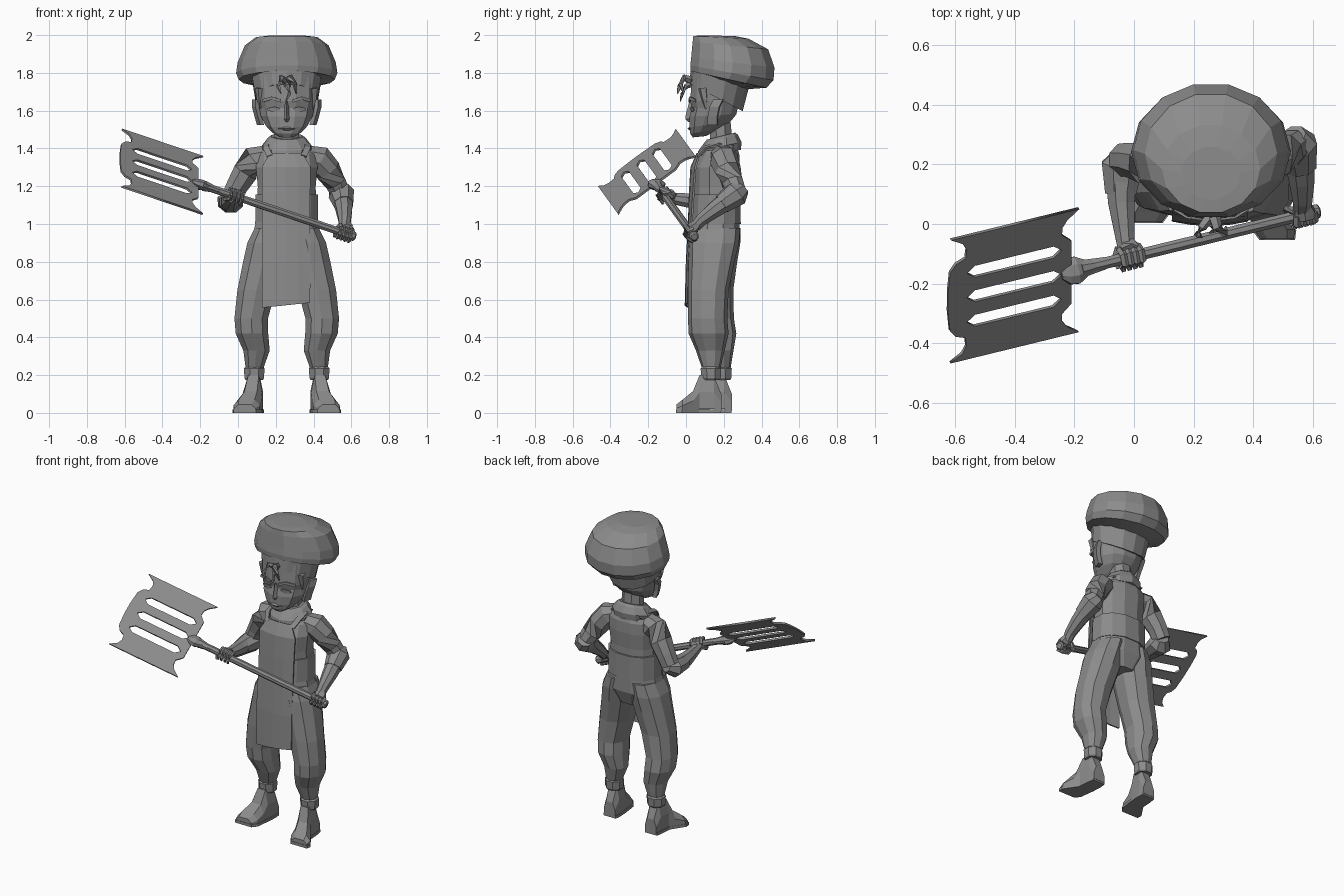
import bpy, bmesh, math
from mathutils import Vector as V

CX = 0.258
grey = bpy.data.materials.new("plain grey")
grey.diffuse_color = (0.26, 0.26, 0.26, 1)


def finish(name, bm):
    bmesh.ops.recalc_face_normals(bm, faces=bm.faces)
    me = bpy.data.meshes.new(name)
    bm.to_mesh(me)
    bm.free()
    me.materials.append(grey)
    ob = bpy.data.objects.new(name, me)
    bpy.context.collection.objects.link(ob)
    return ob


def skin(name, rings, caps=True):
    """Bridge a list of equal point rings."""
    bm = bmesh.new()
    vs = [[bm.verts.new(p) for p in r] for r in rings]
    n = len(vs[0])
    for a, b in zip(vs, vs[1:]):
        for i in range(n):
            j = (i + 1) % n
            bm.faces.new((a[i], a[j], b[j], b[i]))
    if caps:
        bm.faces.new(vs[0])
        bm.faces.new(vs[-1])
    return finish(name, bm)


def stack(name, rows, n=12, caps=True, turn=0.5, power=1.0):
    """Loft upright: rows of (cx, cy, cz, rx, ry, slope along y)."""
    rings = []
    for cx, cy, cz, rx, ry, s in rows:
        ring = []
        for i in range(n):
            a = 2 * math.pi * (i + turn) / n
            c, d = math.cos(a), math.sin(a)
            x = rx * math.copysign(abs(c) ** power, c)
            y = ry * math.copysign(abs(d) ** power, d)
            ring.append((cx + x, cy + y, cz + s * y))
        rings.append(ring)
    return skin(name, rings, caps)


def limb(name, pts, n=8, flat=1.0):
    """Tube through (x, y, z, radius) points."""
    ps = [V(p[:3]) for p in pts]
    rings = []
    for i, p in enumerate(ps):
        t = (ps[min(i + 1, len(ps) - 1)] - ps[max(i - 1, 0)]).normalized()
        ref = V((0, 0, 1)) if abs(t.z) < 0.8 else V((0, 1, 0))
        a = t.cross(ref).normalized()
        b = a.cross(t)
        r = pts[i][3]
        rings.append([p + a * r * math.cos(k) + b * r * flat * math.sin(k)
                      for k in [2 * math.pi * (q + .5) / n for q in range(n)]])
    return skin(name, rings)


def sheet(name, rows, thick):
    """Thin panel from rows of points."""
    bm = bmesh.new()
    vs = [[bm.verts.new(p) for p in r] for r in rows]
    for a, b in zip(vs, vs[1:]):
        for i in range(len(a) - 1):
            bm.faces.new((a[i], a[i + 1], b[i + 1], b[i]))
    ob = finish(name, bm)
    m = ob.modifiers.new("thickness", 'SOLIDIFY')
    m.thickness = thick
    m.offset = 0
    return ob


# Hat
stack("hat_puff", [(CX, .18, 1.765, .18, .15, -.35), (CX, .225, 1.765, .255, .205, -.22),
                   (CX, .243, 1.80, .268, .226, -.18), (CX, .248, 1.855, .26, .226, -.12),
                   (CX, .235, 1.945, .222, .205, -.1), (CX, .185, 1.988, .165, .15, -.05),
                   (CX, .17, 1.997, .1, .09, -.02)], 14, turn=0)
stack("hat_band", [(CX, .16, 1.67, .17, .14, -.52), (CX, .18, 1.785, .19, .155, -.35)], 14)

# Head
stack("head", [(CX, .07, 1.462, .04, .035, .1), (CX, .1, 1.49, .082, .08, .15),
               (CX, .125, 1.525, .115, .11, .12), (CX, .143, 1.575, .142, .128, .05),
               (CX, .152, 1.615, .15, .125, 0), (CX, .153, 1.65, .158, .135, 0),
               (CX, .163, 1.74, .165, .135, -.4)], 12, power=.88)
stack("neck", [(CX, .19, 1.38, .075, .065, 0), (CX, .18, 1.55, .068, .06, 0)], 8)
skin("nose", [[(CX - w, .035, z), (CX, y, z), (CX + w, .035, z)]
              for z, w, y in [(1.65, .012, .018), (1.575, .018, -.002), (1.555, .027, -.002), (1.54, .018, .012)]])
skin("lips", [[(CX + x, y, 1.505 - h), (CX + x, y - .012, 1.505), (CX + x, y, 1.505 + h)]
              for x, y, h in [(-.045, .033, .003), (-.012, .02, .011), (.012, .02, .011), (.045, .033, .003)]])
for s, side in ((-1, "left"), (1, "right")):
    sheet(side + "_eyebrow", [[(CX + s * x, y, z), (CX + s * x, y, z + .016)]
                              for x, y, z in [(.03, .016, 1.643), (.08, .022, 1.658), (.125, .05, 1.645)]], .008)
    sheet(side + "_eye", [[(CX + s * x, y, 1.607 - h), (CX + s * x, y - .003, 1.607 + h)]
                          for x, y, h in [(.035, .028, .005), (.065, .03, .014), (.1, .043, .006)]], .006)
    skin(side + "_ear", [[(CX + s * (.13 + o), .13 + b, z), (CX + s * (.15 + o), .115 + b, z),
                          (CX + s * (.168 + o), .165 + b, z), (CX + s * (.14 + o), .17 + b, z)]
                         for z, o, b in [(1.525, -.01, 0), (1.57, .003, 0), (1.62, .016, .01), (1.66, .016, .03)]])
    limb(side + "_sideburn", [(CX + s * .142, .09, 1.72, .025), (CX + s * .142, .1, 1.66, .018),
                              (CX + s * .138, .105, 1.61, .004)], 5)
# Fringe curls under the hat
for i, c in enumerate([[(0, .03, 1.75, .02), (-.03, -.01, 1.775, .016), (-.045, -.035, 1.73, .012), (-.03, -.045, 1.69, .003)],
                       [(.01, .03, 1.76, .022), (.02, -.01, 1.775, .018), (.045, -.03, 1.74, .014), (.05, -.01, 1.69, .004)],
                       [(0, .03, 1.74, .018), (.005, 0, 1.73, .015), (.015, -.02, 1.69, .01), (-.005, -.03, 1.65, .003)]]):
    limb("fringe_curl_%d" % i, [(CX + x, y, z, r) for x, y, z, r in c], 5)

# Torso, waist band, neckerchief
stack("torso", [(CX, .155, .94, .16, .125, 0), (CX, .16, 1.1, .16, .122, 0), (CX, .16, 1.2, .158, .12, 0),
                (CX, .163, 1.3, .168, .125, 0), (CX, .18, 1.37, .16, .105, 0),
                (CX, .187, 1.425, .1, .08, 0)], 12, power=.88)
stack("waist_band", [(CX, .16, 1.0, .172, .134, 0), (CX, .162, 1.155, .17, .13, 0)], 12, power=.88)
stack("neckerchief", [(CX, .175, 1.37, .13, .115, .2), (CX, .18, 1.41, .137, .115, .2),
                      (CX, .185, 1.45, .105, .09, .25), (CX, .185, 1.465, .085, .075, .25)], 10)

# Apron and neck straps
rows = []
for z, w, y, bow in [(1.375, .085, .062, .01), (1.3, .128, .028, .022), (1.16, .126, .02, .02),
                     (1.0, .126, .015, .015), (.8, .128, .004, .012), (.57, .126, -.002, .015)]:
    rows.append([(CX + w * t - .003, y + bow * t * t, z + (.013 * t if z < .6 else 0))
                 for t in (-1, -.5, 0, .5, 1)])
sheet("apron", rows, .01)
for s, side in ((-1, "left"), (1, "right")):
    sheet(side + "_apron_strap", [[(CX + s * a, y, z), (CX + s * (a + .03), y + .004, z - .01)]
                                  for a, y, z in [(.075, .06, 1.365), (.095, .1, 1.41), (.095, .17, 1.432),
                                                  (.08, .25, 1.42)]], .01)

# Trousers, cuffs, shoes (left leg set back, right leg forward)
stack("hips", [(CX, .155, .82, .1, .1, 0), (CX, .152, .91, .195, .137, 0),
               (CX, .155, 1.01, .168, .133, 0)], 12, power=.88)
LEG = [(.98, .085, .088, .155, .133), (.9, .105, .108, .15, .134), (.8, .124, .112, .142, .122),
       (.65, .16, .106, .13, .108), (.5, .188, .093, .132, .104), (.42, .184, .09, .14, .106),
       (.33, .16, .073, .152, .076), (.24, .17, .05, .16, .05)]
SHOE = [(.215, .17, .04, .1), (.175, .171, .046, .2), (.1, .176, .046, .2), (.065, .19, .055, .115),
        (.01, .212, .07, .07), (-.022, .222, .056, .045)]
for s, side, dy in ((-1, "left", .028), (1, "right", -.028)):
    stack(side + "_trouser_leg", [(CX + s * d, y + dy * min(1, 1.25 * (1 - z)), z, r, ry, 0)
                                  for z, d, r, y, ry in LEG], 10, power=.9)
    stack(side + "_trouser_cuff", [(CX + s * .172, .16 + dy, z, r, r, 0)
                                   for z, r in [(.175, .05), (.185, .056), (.235, .059), (.245, .05)]], 8)
    skin(side + "_shoe", [[(CX + s * (d + w * x), y + dy, h * z) for x, z in
                           [(-1, .1), (-1, .55), (-.6, 1), (.6, 1), (1, .55), (1, .1)]] for y, d, w, h in SHOE])
    skin(side + "_sole", [[(CX + s * (d + (w + .004) * x), y + dy - .003, z) for x, z in
                           [(-1, 0), (-1, .018), (1, .018), (1, 0)]] for y, d, w, h in SHOE])

# Arms: sleeve, rolled cuff, forearm
limb("left_sleeve", [(.15, .185, 1.36, .06), (.09, .195, 1.345, .076), (.04, .205, 1.275, .072),
                     (-.005, .215, 1.2, .062), (-.035, .215, 1.14, .058)])
limb("left_sleeve_cuff", [(-.02, .235, 1.135, .045), (-.04, .195, 1.118, .074), (-.045, .1, 1.115, .056)], 8, .85)
limb("left_forearm", [(-.043, .17, 1.115, .058), (-.042, .07, 1.118, .048), (-.032, -.03, 1.13, .036),
                      (-.026, -.085, 1.14, .03)])
limb("right_sleeve", [(.37, .185, 1.36, .06), (.425, .2, 1.345, .076), (.475, .222, 1.285, .07),
                      (.515, .245, 1.22, .06), (.54, .265, 1.17, .055)])
limb("right_sleeve_cuff", [(.53, .29, 1.19, .05), (.547, .265, 1.16, .07), (.56, .19, 1.105, .054)], 8)
limb("right_forearm", [(.552, .24, 1.14, .056), (.562, .15, 1.075, .046), (.565, .08, 1.02, .035),
                       (.563, .05, .985, .03)])

# Spatula frame: u along the handle, v across the blade
u = V((.43, .105, -.145)).normalized()
v = V((.01, -.4, -.3))
v = (v - u * v.dot(u)).normalized()
w = u.cross(v)
mid = V((-.401, -.2055, 1.2765))


def along(a, b=0.0, c=0.0):
    return mid + u * a + v * b + w * c


# Hands gripping the handle
for side, at, wrist in (("left", .42, (-.026, -.085, 1.14)), ("right", 1.045, (.563, .05, .985))):
    c = along(at)
    back = (V(wrist) - c).normalized()
    back = (back - u * back.dot(u)).normalized()
    up = u.cross(back)
    up = up if up.z > 0 else -up
    limb(side + "_palm", [(*(V(wrist) + back * .02), .03), (*(c + back * .028 + up * .01), .041),
                          (*(c + back * .012 + up * .025), .036)], 6, .8)
    for k in range(4):
        o = c + u * (k - 1.5) * .021
        limb("%s_finger_%d" % (side, k), [(*(o + back * .034 * math.cos(a) + up * .034 * math.sin(a)), r)
                                          for a, r in [(.5, .013), (1.5, .014), (2.5, .013), (3.5, .012), (4.5, .008)]], 5)
    limb(side + "_thumb", [(*(c - u * .03 + back * .04), .014), (*(c - u * .045 + back * .01 - up * .03), .014),
                           (*(c - u * .04 - back * .02 - up * .032), .009)], 5)

# Handle and flared socket
limb("spatula_handle", [(*along(a), r) for a, r in
                        [(.24, .03), (.29, .021), (1.06, .021), (1.065, .026), (1.1, .026), (1.107, .018)]])
limb("spatula_socket", [(*along(a), r) for a, r in [(.17, .02), (.195, .045), (.225, .05), (.26, .03), (.33, .022)]], 8, .6)

# Slotted blade: filled outline with three holes
half = [(.205, .04), (.205, .13), (.17, .165), (.172, .195), (.19, .222), (.233, .256),
        (-.233, .256), (-.19, .228), (-.176, .2), (-.18, .165), (-.215, .15), (-.236, .12), (-.243, .04)]
shapes = [half + [(a, -b) for a, b in reversed(half)]]
for k in (-1, 0, 1):
    shapes.append([(a, b + k * .102) for a, b in [(-.175, 0), (-.145, .024), (.14, .024),
                                                  (.17, 0), (.14, -.024), (-.145, -.024)]])
cu = bpy.data.curves.new("blade_outline", 'CURVE')
cu.dimensions = '2D'
cu.fill_mode = 'BOTH'
cu.extrude = .006
for pts in shapes:
    sp = cu.splines.new('POLY')
    sp.points.add(len(pts) - 1)
    for q, (a, b) in zip(sp.points, pts):
        q.co = (a, b, 0, 1)
    sp.use_cyclic_u = True
tmp = bpy.data.objects.new("blade_outline", cu)
me = bpy.data.meshes.new_from_object(tmp)
bm = bmesh.new()
bm.from_mesh(me)
bmesh.ops.remove_doubles(bm, verts=bm.verts, dist=1e-5)
for q in bm.verts:
    q.co = along(*q.co)
bpy.data.objects.remove(tmp)
finish("spatula_blade", bm)
